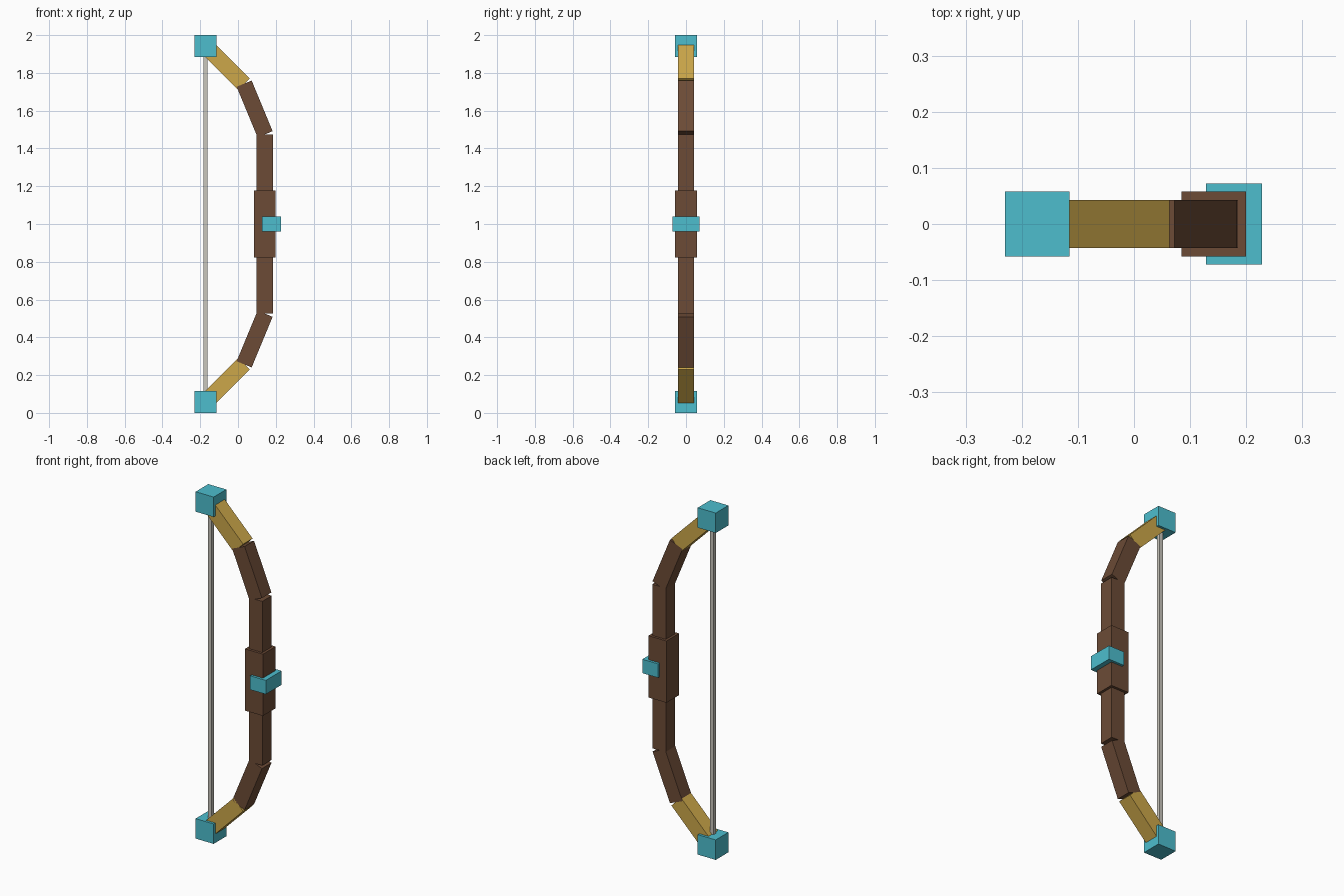
import bpy
from math import radians

if "Cube" in bpy.data.objects:
    bpy.data.objects.remove(bpy.data.objects["Cube"], do_unlink=True)


def material(name, rgb):
    # sRGB bytes to linear colour
    c = [((v / 255 + 0.055) / 1.055) ** 2.4 for v in rgb] + [1.0]
    m = bpy.data.materials.new(name)
    m.use_nodes = True
    m.diffuse_color = c
    m.node_tree.nodes["Principled BSDF"].inputs["Base Color"].default_value = c
    return m


wood = material("brown wood", (108, 75, 54))
gold = material("gold", (204, 167, 74))
gem = material("turquoise", (77, 190, 206))
cord = material("pale grey cord", (202, 199, 189))


def box(name, x, z, size, mat, tilt=0):
    bpy.ops.mesh.primitive_cube_add(size=1, location=(x, 0, z),
                                    rotation=(0, radians(tilt), 0))
    ob = bpy.context.object
    ob.name = name
    ob.scale = size
    bpy.ops.object.transform_apply(location=False, rotation=False, scale=True)
    ob.data.materials.append(mat)


MID = 1.0      # height of the grip centre
LIMB = 0.086   # limb thickness
GRIP_X = 0.142
TIP_X = -0.1725

# Centre of the bow
box("riser", GRIP_X, MID, (LIMB, LIMB, 0.946), wood)
box("grip", GRIP_X, MID, (0.115, 0.115, 0.356), wood)
box("arrow_rest", 0.178, MID, (0.1, 0.144, 0.08), gem)
box("bowstring", TIP_X, MID, (0.022, 0.022, 1.84), cord)

# Limbs, mirrored above and below the grip
for side, s in (("upper", 1), ("lower", -1)):
    box(side + "_limb", 0.088, MID + s * 0.609, (LIMB, LIMB, 0.29), wood, -22.5 * s)
    box(side + "_gold_limb", -0.0575, MID + s * 0.83, (LIMB, LIMB, 0.255), gold, -45 * s)
    box(side + "_tip", TIP_X, MID + s * 0.9425, (0.115, 0.115, 0.115), gem)
